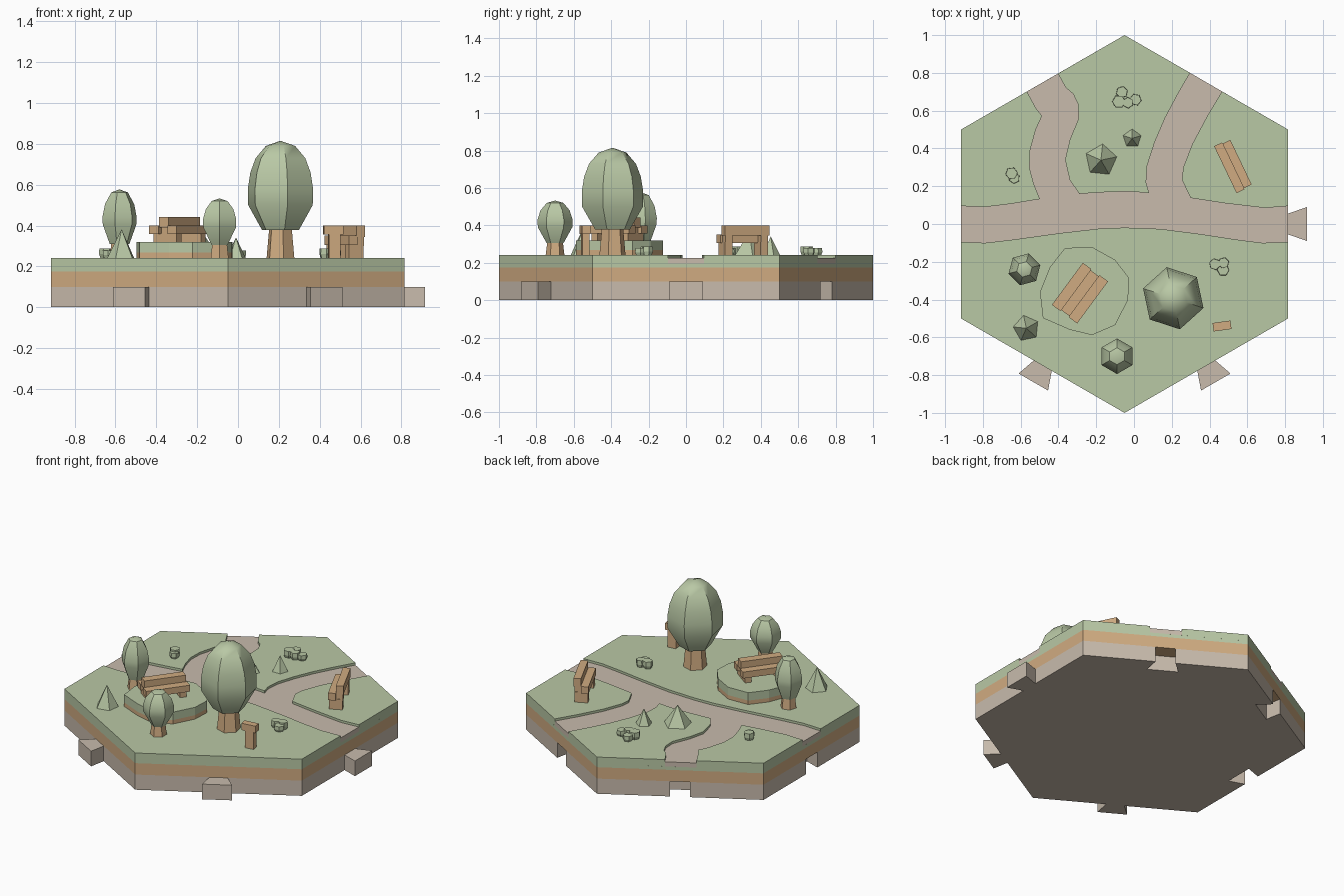
import bpy, bmesh, math
from mathutils import Vector, Matrix

if "Cube" in bpy.data.objects:
    bpy.data.objects.remove(bpy.data.objects["Cube"])

CX, TOP = -0.05, 0.242


def material(name, rgb):
    m = bpy.data.materials.new(name)
    m.diffuse_color = (*rgb, 1)
    m.use_nodes = True
    m.node_tree.nodes["Principled BSDF"].inputs["Base Color"].default_value = m.diffuse_color
    return m


GREEN = material("soft_green", (0.485, 0.578, 0.376))
WOOD = material("warm_sand", (0.63, 0.41, 0.22))
STONE = material("pale_stone", (0.578, 0.497, 0.413))


def finish(bm, name, mat, smooth=None):
    bmesh.ops.recalc_face_normals(bm, faces=bm.faces)
    me = bpy.data.meshes.new(name)
    bm.to_mesh(me)
    bm.free()
    me.materials.append(mat)
    if smooth:
        me.shade_smooth()
        me.set_sharp_from_angle(angle=math.radians(smooth))
    ob = bpy.data.objects.new(name, me)
    bpy.context.collection.objects.link(ob)
    return ob


def prism(name, pts, z0, z1, mat):
    bm = bmesh.new()
    f = bm.faces.new([bm.verts.new((x, y, z0)) for x, y in pts])
    r = bmesh.ops.extrude_face_region(bm, geom=[f], use_keep_orig=True)
    for v in r["geom"]:
        if isinstance(v, bmesh.types.BMVert):
            v.co.z = z1
    return finish(bm, name, mat)


def boxes(name, center, angle, parts, mat):
    """Each part: local x, y, width, depth, bottom z, top z."""
    bm = bmesh.new()
    place = Matrix.Translation((*center, 0)) @ Matrix.Rotation(math.radians(angle), 4, 'Z')
    for x, y, w, d, z0, z1 in parts:
        m = place @ Matrix.Translation((x, y, (z0 + z1) / 2)) @ Matrix.Diagonal((w, d, z1 - z0, 1))
        bmesh.ops.create_cube(bm, size=1, matrix=m)
    return finish(bm, name, mat)


def lathe(name, center, profile, sides, rot, mat, smooth=None):
    """Faceted solid from (radius, z) rings; radius 0 makes a tip."""
    bm = bmesh.new()
    rings = []
    for r, z in profile:
        if r == 0:
            rings.append([bm.verts.new((*center, z))])
            continue
        rings.append([bm.verts.new((center[0] + r * math.cos(a), center[1] + r * math.sin(a), z))
                      for a in (math.radians(rot) + math.tau * i / sides for i in range(sides))])
    bm.faces.new(rings[0])
    for a, b in zip(rings, rings[1:]):
        for i in range(sides):
            j = (i + 1) % sides
            if len(b) == 1:
                bm.faces.new((a[i], a[j], b[0]))
            else:
                bm.faces.new((a[i], a[j], b[j], b[i]))
    if len(rings[-1]) > 1:
        bm.faces.new(rings[-1])
    return finish(bm, name, mat, smooth)


# Hexagonal base: dovetail tabs on three sides, matching sockets on the others
def corner(k):
    a = math.radians(60 * k - 30)
    return Vector((CX + math.cos(a), math.sin(a)))


hexagon = [corner(k) for k in range(6)]
outline = []
for k in range(6):
    a = math.radians(60 * k)
    n, t = Vector((math.cos(a), math.sin(a))), Vector((-math.sin(a), math.cos(a)))
    mid = (corner(k) + corner(k + 1)) / 2
    depth, near, far = (0.1, 0.055, 0.09) if k in (0, 4, 5) else (-0.1, 0.06, 0.095)
    outline += [corner(k), mid - t * near, mid + n * depth - t * far,
                mid + n * depth + t * far, mid + t * near]
prism("stone_base", outline, 0, 0.1, STONE)
prism("soil_layer", hexagon, 0.1, 0.175, WOOD)
prism("turf_layer", hexagon, 0.175, 0.197, GREEN)

# Edges of the path, shared by the path and the lawns
E = 0.8660
south = [(CX - E, -.095), (-.79, -.10), (-.657, -.085), (-.39, -.048), (-.18, -.024), (-.05, -.019),
         (.14, -.026), (.35, -.053), (.56, -.085), (.68, -.10), (CX + E, -.095)]
west = [(-.567, .7015), (-.52, .615), (-.487, .572), (-.52, .50), (-.55, .39), (-.553, .297),
        (-.53, .21), (-.498, .132), (-.657, .106), (-.79, .09), (CX - E, .095)]
north = [(-.403, .796), (-.36, .72), (-.323, .69), (-.297, .636), (-.293, .56), (-.34, .445),
         (-.365, .34), (-.34, .233), (-.29, .16), (-.127, .17), (-.02, .172), (.08, .164),
         (.064, .22), (.07, .31), (.11, .434), (.164, .56), (.233, .69), (.297, .80)]
east = [(.466, .702), (.387, .57), (.307, .42), (.26, .297), (.254, .233), (.30, .138),
        (.48, .11), (.694, .085), (CX + E, .095)]
prism("path", south + east[::-1] + north[::-1] + west, 0.197, 0.227, STONE)
prism("south_lawn", south + [(CX + E, -.5), (CX, -1), (CX - E, -.5)], 0.197, TOP, GREEN)
prism("west_lawn", west + [(CX - E, .5)], 0.197, TOP, GREEN)
prism("north_lawn", north + [(CX, 1)], 0.197, TOP, GREEN)
prism("east_lawn", east + [(CX + E, .5)], 0.197, TOP, GREEN)

# Raised mound
mound = [(-.365, -.127), (-.222, -.122), (-.10, -.19), (-.026, -.286), (-.032, -.403), (-.10, -.535),
         (-.222, -.588), (-.339, -.56), (-.482, -.498), (-.498, -.36), (-.445, -.228)]
prism("mound_soil", mound, TOP, 0.268, WOOD)
prism("mound_turf", mound, 0.268, 0.32, GREEN)

# Double-sided bench on the mound
parts = [(0, 0, .262, .056, .39, .443)]
for s in (-1, 1):
    parts += [(0, s * .055, .276, .056, .358, .40),
              (s * .10, 0, .04, .14, .32, .36), (s * .10, 0, .04, .045, .35, .40)]
boxes("double_bench", (-.286, -.366), 53.6, parts, WOOD)

# Single bench beside the path
parts = [(0, -.022, .275, .046, .305, .352), (0, .024, .262, .046, .345, .40)]
for s in (-1, 1):
    parts += [(s * .105, 0, .045, .08, TOP, .31), (s * .105, .022, .04, .04, .30, .35)]
boxes("single_bench", (.524, .307), -64.4, parts, WOOD)

# Small post with a cap
boxes("capped_post", (.466, -.54), 8,
      [(0, 0, .095, .045, .355, .40), (.005, 0, .055, .038, TOP, .36)], WOOD)

# Trees: trunk radius, crown profile
trees = [
    ("big", (.208, -.393), .057, 42, [(.095, .378), (.166, .50), (.168, .58), (.155, .66),
                                      (.128, .73), (.075, .79), (.0, .815)]),
    ("front", (-.09, -.70), .04, 30, [(.045, .305), (.092, .39), (.094, .43), (.078, .48),
                                      (.045, .52), (.0, .533)]),
    ("left", (-.58, -.24), .04, 15, [(.05, .31), (.085, .405), (.087, .44), (.074, .505),
                                     (.042, .562), (.0, .577)]),
]
for name, c, r, rot, crown in trees:
    lathe(name + "_tree_trunk", c, [(r * 1.25, TOP), (r, crown[0][1] + .02)], 6, rot, WOOD)
    lathe(name + "_tree_crown", c, crown, 6, rot, GREEN, 35)

# Pointed shrubs
for i, (x, y, r, h, rot) in enumerate([(-.57, -.552, .07, .14, 30), (-.175, .338, .086, .125, 12),
                                       (-.01, .453, .05, .10, 18)]):
    lathe(f"pointed_shrub_{i + 1}", (x, y), [(r, TOP), (0, TOP + h)], 5, rot, GREEN)

# Low bushes in clusters
bushes = [(-.08, .648, .036), (-.064, .698, .032), (-.032, .642, .03), (.008, .658, .032),
          (-.648, .268, .033), (-.634, .243, .03),
          (.428, -.213, .031), (.472, -.243, .033), (.474, -.206, .03)]
for i, (x, y, r) in enumerate(bushes):
    h = .046 if i % 2 == 0 else .036
    lathe(f"low_bush_{i + 1}", (x, y), [(r * .8, TOP), (r, TOP + h * .4), (r * .95, TOP + h)],
          6, 17 * i, GREEN)
